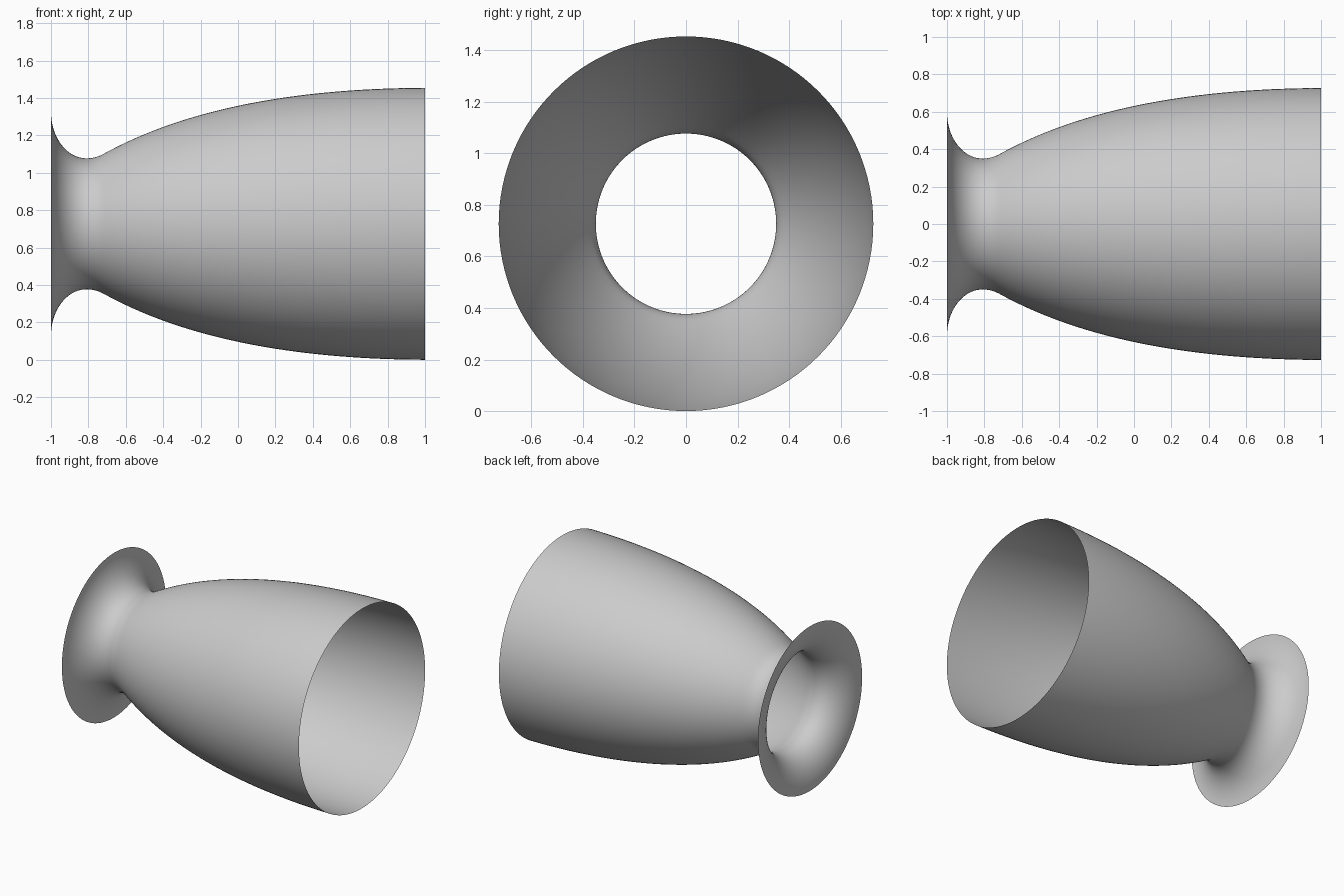
import bpy
import bmesh
import math
from mathutils import Matrix, Vector

cube = bpy.data.objects.get("Cube")
if cube:
    bpy.data.objects.remove(cube, do_unlink=True)

SEGMENTS = 128
EXIT_R = 0.727
THROAT_X, THROAT_R = -0.81, 0.35
INLET_R = 0.60

metal = bpy.data.materials.new("plain grey")
metal.use_nodes = True
grey = (0.6, 0.6, 0.6, 1)
metal.diffuse_color = grey
metal.node_tree.nodes["Principled BSDF"].inputs["Base Color"].default_value = grey


def inlet_profile(steps=20):
    """Quarter ellipse from the flared rim to the throat."""
    width, height = 1 + THROAT_X, INLET_R - THROAT_R
    for i in range(steps):
        a = math.pi / 2 * i / steps
        yield (THROAT_X - width * math.cos(a), INLET_R - height * math.sin(a))


def throat_profile(radius=0.186, angle=math.radians(29), steps=8):
    """Small arc that turns the throat outwards."""
    for i in range(steps):
        a = angle * i / steps
        yield (THROAT_X + radius * math.sin(a), THROAT_R + radius * (1 - math.cos(a)))


def bell_profile(steps=40):
    """Parabolic bell that levels out at the exit."""
    start, ctrl, end = Vector((-0.72, 0.373)), Vector((-0.09, 0.722)), Vector((1, EXIT_R))
    for i in range(steps + 1):
        t = i / steps
        yield tuple(start * (1 - t) ** 2 + ctrl * 2 * t * (1 - t) + end * t * t)


# Thin open shell turned about the x axis
profile = [*inlet_profile(), *throat_profile(), *bell_profile()]
bm = bmesh.new()
verts = [bm.verts.new((x, 0, r)) for x, r in profile]
edges = [bm.edges.new(pair) for pair in zip(verts, verts[1:])]
bmesh.ops.spin(bm, geom=verts + edges, cent=(0, 0, 0), axis=(1, 0, 0),
               angle=math.tau, steps=SEGMENTS, use_merge=True)
bmesh.ops.remove_doubles(bm, verts=bm.verts, dist=0.0001)

# Face normals outwards and rest the shell on the ground
bm.normal_update()
wrong = [f for f in bm.faces
         if f.normal.yz.dot(f.calc_center_median().yz) < 0]
bmesh.ops.reverse_faces(bm, faces=wrong)
bmesh.ops.transform(bm, matrix=Matrix.Translation((0, 0, EXIT_R)), verts=bm.verts)
for face in bm.faces:
    face.smooth = True

mesh = bpy.data.meshes.new("nozzle_shell")
bm.to_mesh(mesh)
bm.free()
mesh.materials.append(metal)
shell = bpy.data.objects.new("nozzle_shell", mesh)
bpy.context.collection.objects.link(shell)
